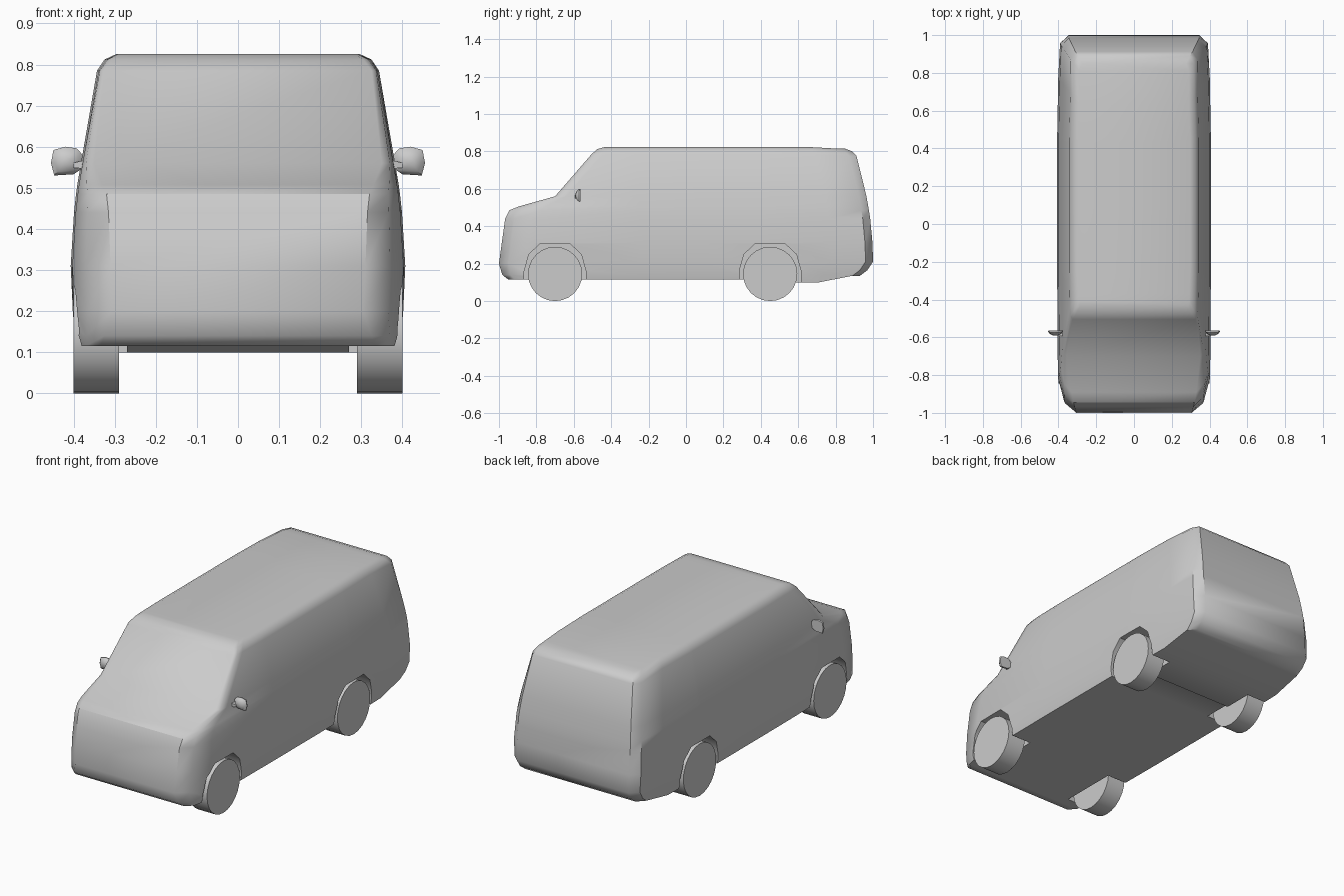
import bpy, bmesh, math

cube = bpy.data.objects.get("Cube")
if cube:
    bpy.data.objects.remove(cube, do_unlink=True)

grey = bpy.data.materials.new("plain grey")
grey.use_nodes = True
COLOR = (0.6, 0.6, 0.6, 1)
grey.diffuse_color = COLOR
grey.node_tree.nodes["Principled BSDF"].inputs["Base Color"].default_value = COLOR


def make(name, bm, angle=None):
    bmesh.ops.recalc_face_normals(bm, faces=bm.faces)
    me = bpy.data.meshes.new(name)
    bm.to_mesh(me)
    bm.free()
    ob = bpy.data.objects.new(name, me)
    bpy.context.collection.objects.link(ob)
    me.materials.append(grey)
    if angle:
        smooth(ob, angle)
    return ob


def smooth(ob, angle):
    bpy.ops.object.select_all(action='DESELECT')
    ob.select_set(True)
    bpy.context.view_layer.objects.active = ob
    bpy.ops.object.shade_smooth_by_angle(angle=math.radians(angle))


def loft(bm, rings, cap=True):
    """Join equal closed rings of points with quads."""
    vs = [[bm.verts.new(p) for p in r] for r in rings]
    n = len(vs[0])
    for a, b in zip(vs, vs[1:]):
        for i in range(n):
            j = (i + 1) % n
            bm.faces.new((a[i], a[j], b[j], b[i]))
    if cap:
        bm.faces.new(vs[0])
        bm.faces.new(vs[-1])
    return vs


# Body levels: z, z at tail, front y, rear y, half width, front and rear
# corner half widths, front corner depth
LEVELS = [
    (.115, .135, -.95, .93, .392, .335, .34, .12),
    (.14, .165, -.982, .97, .397, .325, .345, .14),
    (.20, .21, -1.0, 1.0, .402, .305, .345, .17),
    (.31, .31, -.985, .997, .407, .31, .345, .17),
    (.44, .44, -.967, .985, .399, .315, .345, .17),
    (.485, .485, -.945, .978, .394, .32, .342, .17),
    (.507, .507, -.89, .974, .391, .33, .34, .14),
    (.56, .56, -.70, .965, .382, .35, .335, .06),
    (.785, .775, -.505, .912, .343, .325, .31, .06),
    (.812, .80, -.475, .89, .325, .305, .295, .06),
    (.825, .815, -.43, .85, .297, .285, .275, .06),
]


def body_ring(z, zt, yf, yr, w, wf, wr, c):
    half = [(wf, yf), (wf + .62 * (w - wf), yf + .3 * c), (w - .004, yf + c)]
    half += [(w, y) for y in (-.25, .1, .43, .45)]
    half += [(w - .006, yr - .22), (wr + .75 * (w - wr), yr - .04), (wr, yr)]
    pts = []
    for i, (x, y) in enumerate(half):
        h = zt if i > 7 else z
        if z < .12 and 6 <= i <= 7:      # floor steps down behind rear axle
            h = .10
        pts.append((x, y, h))
    return pts + [(-x, y, h) for x, y, h in reversed(pts)]


bm = bmesh.new()
vs = loft(bm, [body_ring(*lv) for lv in LEVELS], cap=False)
for ring in (vs[0], vs[-1]):             # floor and roof strips
    n = len(ring)
    for i in range(n // 2 - 1):
        bm.faces.new((ring[i], ring[i + 1], ring[n - 2 - i], ring[n - 1 - i]))
body = make("van_body", bm)

# Wheels and the arches cut for them
R = .145
ARCH = [(.165, 0), (.165, .16), (.14, .25), (.08, .306)]
for axle, y0 in (("front", -.70), ("rear", .45)):
    for side, s in (("left", 1), ("right", -1)):
        outline = ARCH + [(-y, z) for y, z in reversed(ARCH)]
        bm = bmesh.new()
        loft(bm, [[(s * x, y0 + y, z) for y, z in outline] for x in (.27, .6)])
        cutter = make(f"{axle}_{side}_arch_cutter", bm)
        cutter.hide_render = True
        mod = body.modifiers.new("arch", 'BOOLEAN')
        mod.operation = 'DIFFERENCE'
        mod.solver = 'EXACT'
        mod.object = cutter
        bpy.context.view_layer.objects.active = body
        bpy.ops.object.modifier_apply(modifier=mod.name)
        bpy.data.objects.remove(cutter, do_unlink=True)

        bm = bmesh.new()
        turn = [2 * math.pi * k / 24 for k in range(24)]
        loft(bm, [[(s * x, y0 + R * math.sin(a), R + R * math.cos(a))
                   for a in turn] for x in (.29, .40)])
        make(f"{axle}_{side}_wheel", bm, 40)
smooth(body, 42)

# Wing mirrors: domed octagonal head on a tapered arm
HEAD = [(.382, .545), (.40, .533), (.447, .53), (.455, .56),
        (.449, .592), (.42, .60), (.392, .596), (.378, .58)]
cx, cz = .418, .565
for side, s in (("left", 1), ("right", -1)):
    bm = bmesh.new()
    rings = []
    for y, k in ((-.563, .95), (-.571, 1), (-.583, .72), (-.59, .3)):
        rings.append([(s * (cx + (x - cx) * k), y, cz + (z - cz) * k)
                      for x, z in HEAD])
    loft(bm, rings)
    make(f"{side}_mirror_head", bm, 50)

    bm = bmesh.new()
    loft(bm, [[(s * x, y, z + h) for y, h in
               ((-.585 - t, -t), (-.57, -t), (-.57, t), (-.585 - t, t))]
              for x, z, t in ((.35, .558, .014), (.40, .555, .006))])
    make(f"{side}_mirror_arm", bm, 30)
